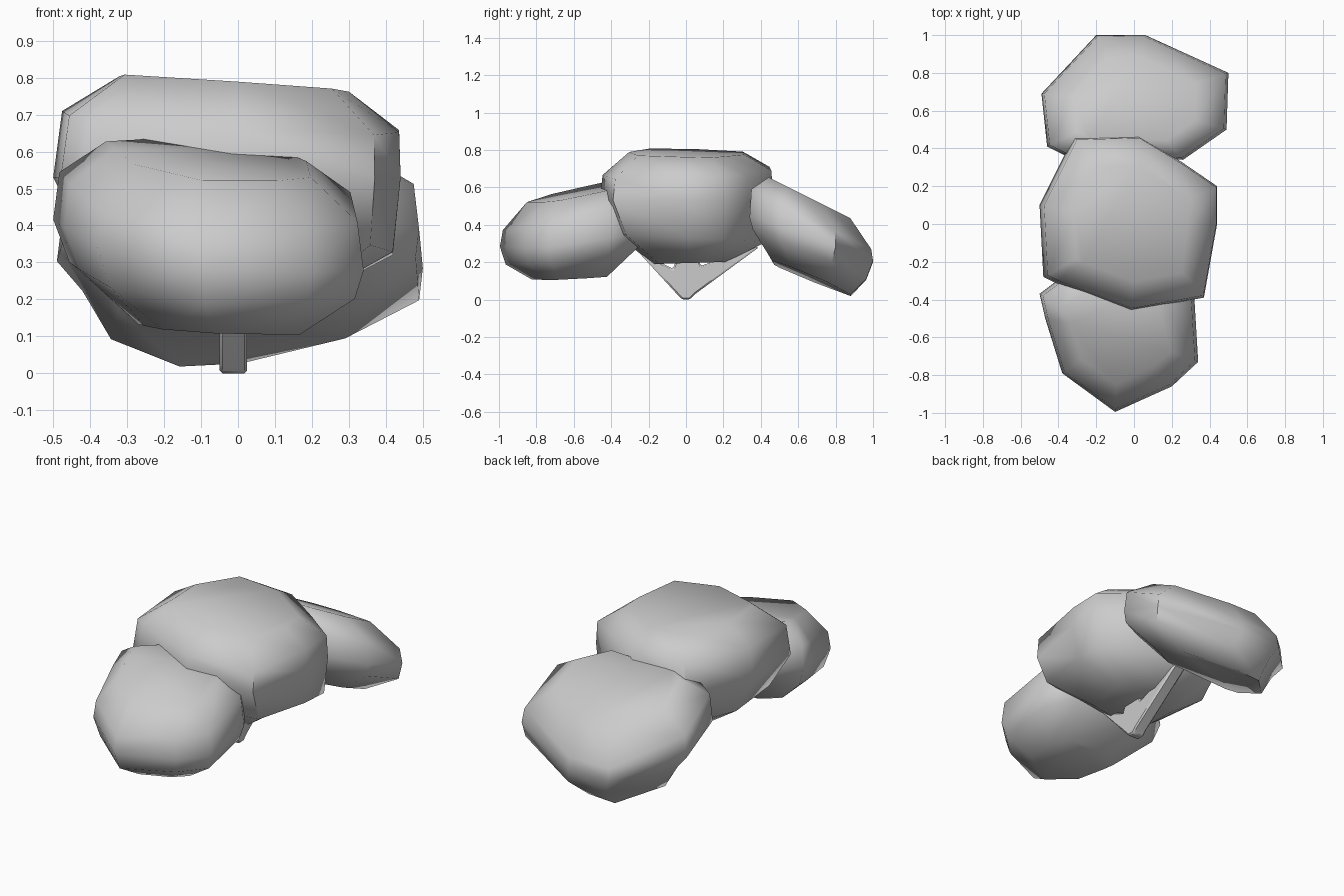
import bpy, bmesh, math

if "Cube" in bpy.data.objects:
    bpy.data.objects.remove(bpy.data.objects["Cube"])


def finish(name, bm, angle):
    bmesh.ops.recalc_face_normals(bm, faces=bm.faces)
    mesh = bpy.data.meshes.new(name)
    bm.to_mesh(mesh)
    bm.free()
    ob = bpy.data.objects.new(name, mesh)
    bpy.context.collection.objects.link(ob)
    bpy.ops.object.select_all(action='DESELECT')
    bpy.context.view_layer.objects.active = ob
    ob.select_set(True)
    bpy.ops.object.shade_smooth_by_angle(angle=math.radians(angle))
    return ob


def clump(name, center, outline, rings):
    """Loft a plan outline through (z, scale, dx, dy, slope_x, slope_y) rings."""
    cx, cy = center
    bm = bmesh.new()
    loops = []
    for z, s, dx, dy, sx, sy in rings:
        loop = []
        for x, y in outline:
            px, py = (x - cx) * s + dx, (y - cy) * s + dy
            loop.append(bm.verts.new((cx + px, cy + py, z + sx * px + sy * py)))
        loops.append(loop)
    n = len(outline)
    for a, b in zip(loops, loops[1:]):
        for i in range(n):
            j = (i + 1) % n
            bm.faces.new((a[i], a[j], b[j], b[i]))
    bm.faces.new(loops[0][::-1])
    bm.faces.new(loops[-1])
    return finish(name, bm, 60)


# Large middle foliage clump
clump("middle_foliage", (-0.03, 0.0),
      [(-0.32, 0.46), (0.02, 0.47), (0.25, 0.33), (0.44, 0.2), (0.44, 0.0),
       (0.37, -0.39), (-0.02, -0.46), (-0.42, -0.31), (-0.48, -0.28), (-0.5, 0.1)],
      [(0.195, 0.42, 0.02, 0.02, 0, 0.03),
       (0.33, 0.87, 0.04, 0.02, 0, -0.05),
       (0.53, 1.0, 0, 0, 0, 0),
       (0.68, 0.97, 0.01, 0, -0.06, 0.03),
       (0.785, 0.66, 0.02, 0.0, -0.07, -0.02)])

# Front foliage clump, rising toward the middle
clump("front_foliage", (-0.08, -0.6),
      [(-0.5, -0.37), (-0.47, -0.5), (-0.38, -0.79), (-0.1, -0.995), (0.2, -0.86),
       (0.34, -0.73), (0.32, -0.4), (0.2, -0.22), (-0.3, -0.22)],
      [(0.12, 0.52, 0.03, -0.02, -0.04, 0.05),
       (0.245, 0.92, 0.01, 0, -0.06, 0.16),
       (0.34, 1.0, 0, 0, -0.10, 0.15),
       (0.465, 0.96, 0, 0, -0.06, 0.25),
       (0.57, 0.66, 0, 0.01, -0.09, 0.2)])

# Back foliage clump, drooping away from the middle
clump("back_foliage", (0.0, 0.67),
      [(-0.2, 1.0), (0.06, 1.0), (0.5, 0.8), (0.49, 0.5), (0.26, 0.34),
       (-0.36, 0.36), (-0.46, 0.41), (-0.49, 0.69)],
      [(0.115, 0.64, -0.03, 0, 0.05, -0.42),
       (0.235, 0.92, 0.03, -0.01, 0.02, -0.43),
       (0.32, 1.0, 0, 0, 0.02, -0.35),
       (0.43, 0.97, 0, 0, 0, -0.5),
       (0.54, 0.66, 0, -0.01, 0, -0.5)])

# Short forked trunk: side profile (y, z) given thickness along x
profile = [(-0.02, 0.0), (0.02, 0.0), (0.05, 0.03), (0.39, 0.28), (0.35, 0.28),
           (0.08, 0.18), (0.06, 0.24), (-0.04, 0.24), (-0.07, 0.165),
           (-0.2, 0.23), (-0.26, 0.26), (-0.04, 0.02)]
bm = bmesh.new()
face = bm.faces.new([bm.verts.new((-0.05, y, z)) for y, z in profile])
ext = bmesh.ops.extrude_face_region(bm, geom=[face])
for v in ext['geom']:
    if isinstance(v, bmesh.types.BMVert):
        v.co.x = 0.025
trunk = finish("trunk", bm, 40)
bevel = trunk.modifiers.new("soft_edges", 'BEVEL')
bevel.width = 0.008
bevel.segments = 1
